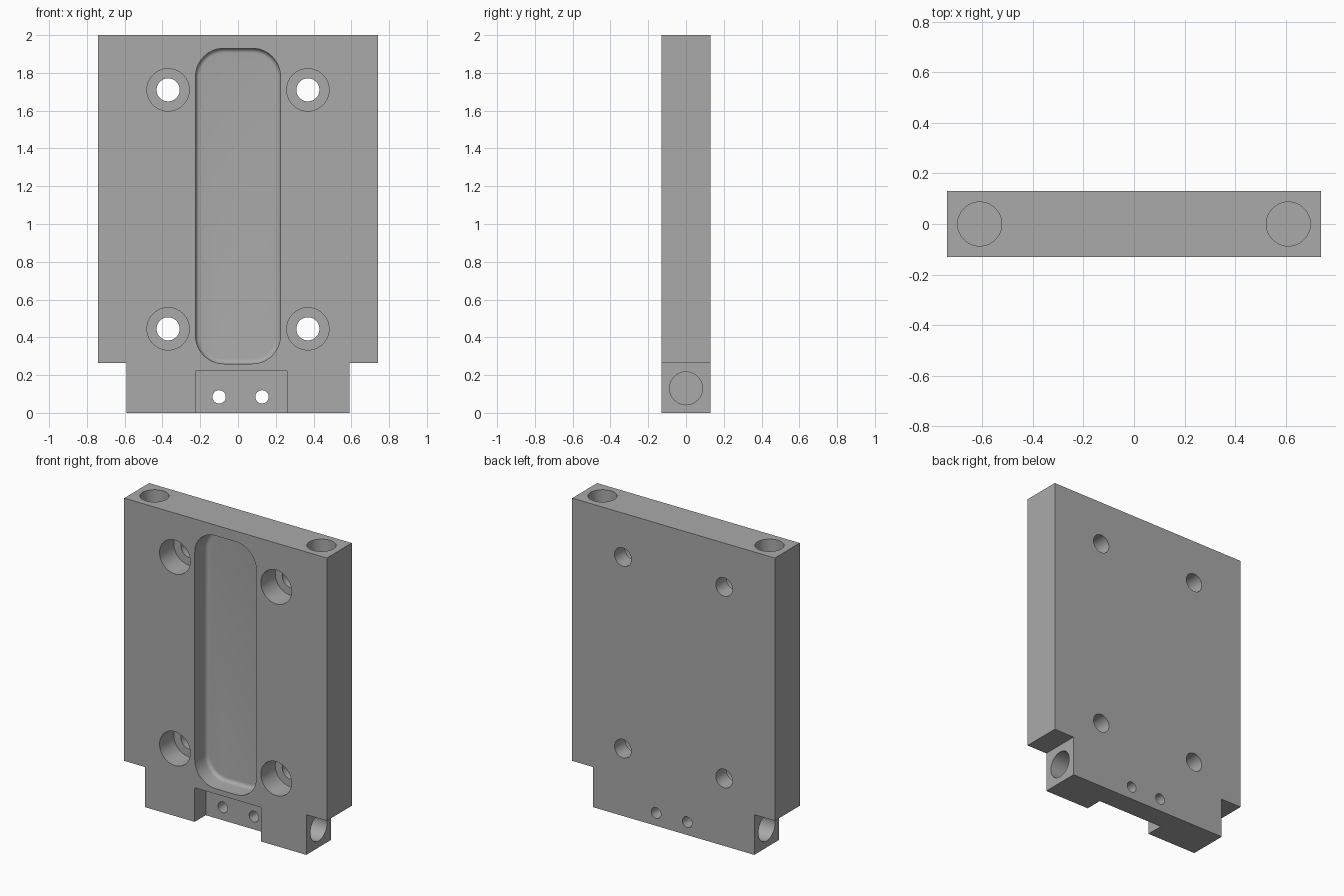
import bpy, bmesh, math
from mathutils import Matrix, Vector

if "Cube" in bpy.data.objects:
    bpy.data.objects.remove(bpy.data.objects["Cube"])

HALF_T = 0.13  # half the plate thickness


def make_object(name, bm):
    bmesh.ops.recalc_face_normals(bm, faces=bm.faces)
    mesh = bpy.data.meshes.new(name)
    bm.to_mesh(mesh)
    bm.free()
    obj = bpy.data.objects.new(name, mesh)
    bpy.context.collection.objects.link(obj)
    return obj


def loft(name, rings):
    """Closed solid through rings of equal point count."""
    bm = bmesh.new()
    loops = [[bm.verts.new(p) for p in ring] for ring in rings]
    n = len(loops[0])
    for a, b in zip(loops, loops[1:]):
        for i in range(n):
            j = (i + 1) % n
            bm.faces.new((a[i], a[j], b[j], b[i]))
    bm.faces.new(loops[0])
    bm.faces.new(loops[-1])
    return make_object(name, bm)


def cylinder(name, start, end, radius):
    start, end = Vector(start), Vector(end)
    axis = end - start
    turn = axis.to_track_quat('Z', 'Y').to_matrix().to_4x4()
    bm = bmesh.new()
    bmesh.ops.create_cone(bm, cap_ends=True, segments=64, radius1=radius,
                          radius2=radius, depth=axis.length,
                          matrix=Matrix.Translation((start + end) / 2) @ turn)
    return make_object(name, bm)


def rounded_rect(x0, x1, z0, z1, r, y, steps=12):
    pts = []
    corners = ((x1 - r, z1 - r), (x0 + r, z1 - r), (x0 + r, z0 + r), (x1 - r, z0 + r))
    for k, (cx, cz) in enumerate(corners):
        for i in range(steps + 1):
            a = math.pi / 2 * (k + i / steps)
            pts.append((cx + r * math.cos(a), y, cz + r * math.sin(a)))
    return pts


# Plate with a narrower foot
right = [(0.59, 0), (0.59, 0.265), (0.74, 0.265), (0.74, 2)]
outline = right + [(-x, z) for x, z in reversed(right)]
plate = loft("mounting_plate", [[(x, y, z) for x, z in outline] for y in (-HALF_T, HALF_T)])

cutters = []

# Long front pocket with a small fillet round its floor
fillet, floor_y = 0.025, -HALF_T + 0.125
levels = [(-0.3, 0)]
for i in range(7):
    a = math.pi / 2 * i / 6
    levels.append((floor_y - fillet + fillet * math.sin(a), fillet * (1 - math.cos(a))))
cutters.append(loft("pocket_cutter", [
    rounded_rect(-0.225 + d, 0.225 - d, 0.26 + d, 1.93 - d, 0.15 - d, y) for y, d in levels]))

# Notch at the foot, with two small through holes
cutters.append(loft("notch_cutter", [
    rounded_rect(-0.225, 0.26, -0.2, 0.225, 0.008, y, 4) for y in (-0.3, -HALF_T + 0.115)]))
for x in (-0.1, 0.127):
    cutters.append(cylinder("small_hole_cutter", (x, -0.3, 0.085), (x, 0.3, 0.085), 0.035))

for s in (-1, 1):
    # Counterbored screw holes
    for z in (0.445, 1.71):
        x = s * 0.37
        cutters.append(cylinder("counterbore_cutter", (x, -0.3, z), (x, -HALF_T + 0.15, z), 0.112))
        cutters.append(cylinder("screw_hole_cutter", (x, -0.3, z), (x, 0.3, z), 0.061))
    # Blind holes in the top edge and the foot sides
    cutters.append(cylinder("top_hole_cutter", (s * 0.61, 0, 1.75), (s * 0.61, 0, 2.2), 0.087))
    cutters.append(cylinder("side_hole_cutter", (s * 0.34, 0, 0.13), (s * 0.8, 0, 0.13), 0.087))

# Cut everything out of the plate
bpy.context.view_layer.objects.active = plate
plate.select_set(True)
for cutter in cutters:
    cutter.hide_render = True
    mod = plate.modifiers.new(cutter.name, 'BOOLEAN')
    mod.operation = 'DIFFERENCE'
    mod.solver = 'EXACT'
    mod.object = cutter
    bpy.ops.object.modifier_apply(modifier=mod.name)
    bpy.data.objects.remove(cutter)

# Grey metal, smooth in the rounded parts only
grey = bpy.data.materials.new("grey_metal")
grey.diffuse_color = (0.4, 0.4, 0.4, 1)
grey.use_nodes = True
grey.node_tree.nodes["Principled BSDF"].inputs["Base Color"].default_value = grey.diffuse_color
plate.data.materials.clear()
plate.data.materials.append(grey)
bpy.ops.object.shade_smooth_by_angle(angle=math.radians(30))
